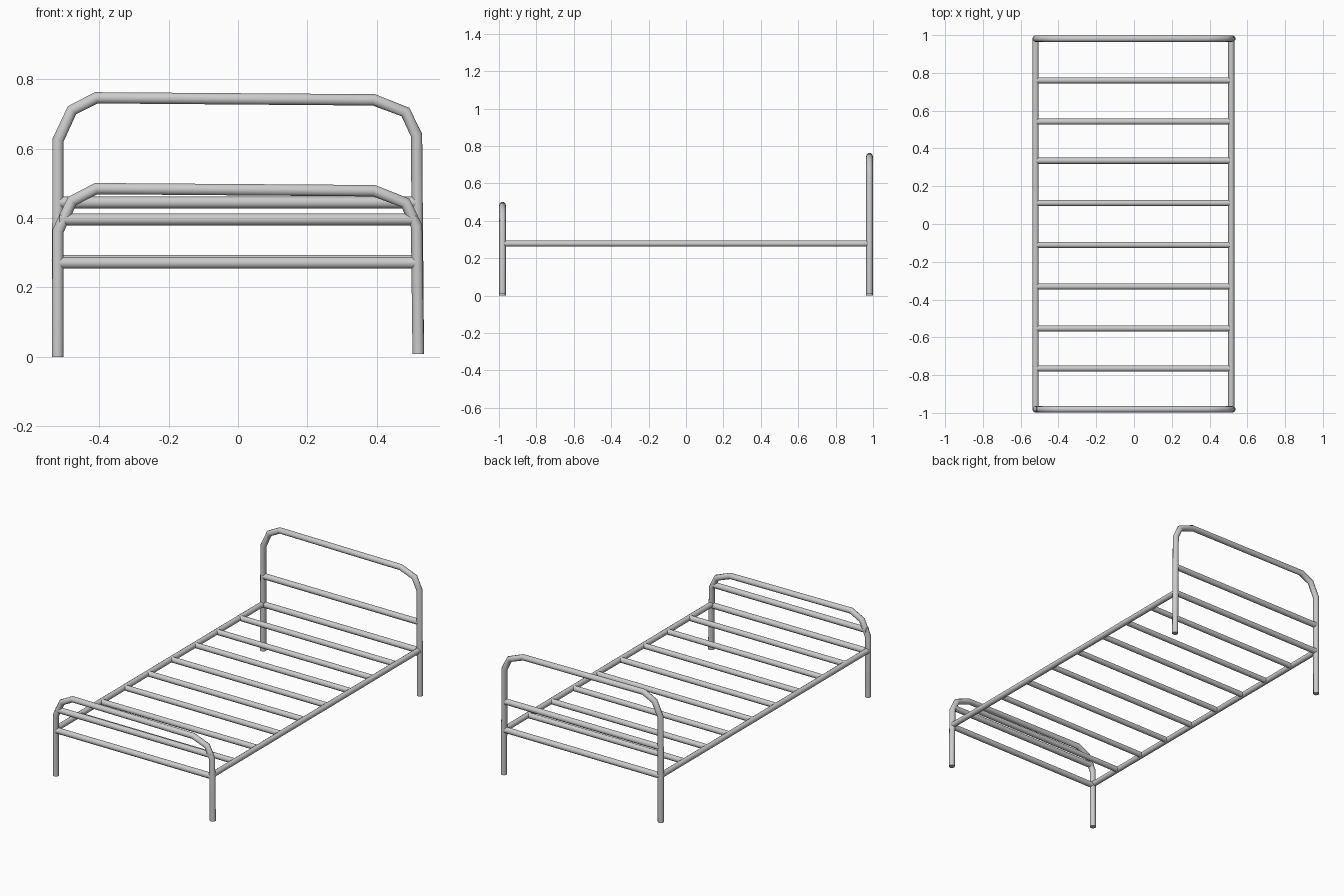
import bpy

if "Cube" in bpy.data.objects:
    bpy.data.objects.remove(bpy.data.objects["Cube"])

TUBE = 0.0175   # main frame radius
BAR = 0.0165    # rails and slats radius


def tube(name, points, radius):
    """Round tube swept along a polyline, converted to a mesh."""
    curve = bpy.data.curves.new(name, 'CURVE')
    curve.dimensions = '3D'
    curve.bevel_depth = radius
    curve.bevel_resolution = 3
    curve.use_fill_caps = True
    spline = curve.splines.new('POLY')
    spline.points.add(len(points) - 1)
    for p, co in zip(spline.points, points):
        p.co = (*co, 1)
    obj = bpy.data.objects.new(name, curve)
    bpy.context.collection.objects.link(obj)
    bpy.ops.object.select_all(action='DESELECT')
    obj.select_set(True)
    bpy.context.view_layer.objects.active = obj
    bpy.ops.object.convert(target='MESH')
    bpy.ops.object.shade_smooth_by_angle(angle=0.7)
    return obj


# Bent end frame: slightly uneven arch, heights relative to the top of the arch
ARCH = [(-0.519, -0.122), (-0.479, -0.036), (-0.409, 0.0),
        (0.392, -0.006), (0.483, -0.041), (0.515, -0.108)]


def end_frame(name, y, top, mid_z, low_z):
    path = [(-0.52, y, 0.0)] + [(x, y, top + dz) for x, dz in ARCH] + [(0.52, y, 0.008)]
    tube(name + "_frame", path, TUBE)
    for label, z in (("middle_bar", mid_z), ("lower_bar", low_z)):
        tube(f"{name}_{label}", [(-0.515, y, z), (0.513, y, z)], TUBE)


end_frame("headboard", 0.981, 0.747, 0.445, 0.275)
end_frame("footboard", -0.981, 0.485, 0.396, 0.271)

# Long side rails
for side, x in (("left", -0.521), ("right", 0.515)):
    tube(f"{side}_side_rail", [(x, -0.975, 0.278), (x, 0.975, 0.278)], BAR)

# Cross slats
for i, y in enumerate((0.76, 0.542, 0.335, 0.111, -0.111, -0.331, -0.553, -0.765)):
    tube(f"slat_{i + 1}", [(-0.515, y, 0.278), (0.508, y, 0.278)], BAR)
